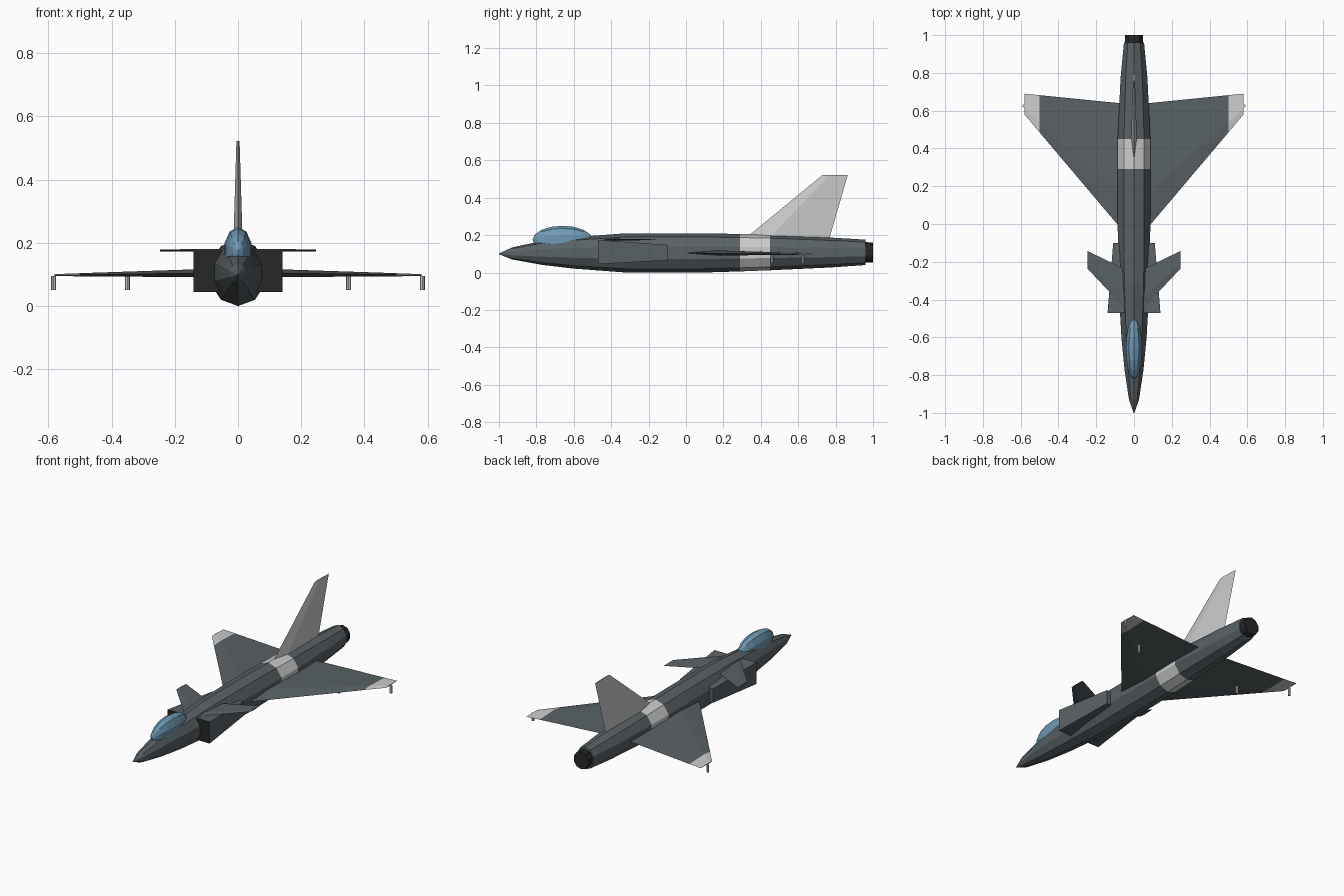
import bpy, bmesh, math

if "Cube" in bpy.data.objects:
    bpy.data.objects.remove(bpy.data.objects["Cube"])


def material(name, r, g, b):
    m = bpy.data.materials.new(name)
    m.diffuse_color = (r, g, b, 1)
    m.use_nodes = True
    m.node_tree.nodes["Principled BSDF"].inputs["Base Color"].default_value = m.diffuse_color
    return m


SLATE = material("slate", 0.10, 0.12, 0.13)
LIGHT = material("light_grey", 0.52, 0.52, 0.51)
BLACK = material("black", 0.02, 0.02, 0.022)
GLASS = material("glass", 0.16, 0.32, 0.46)


def loft(name, rings, mats, spans=None, front=0, mirror=False):
    """Skin a list of closed rings; spans gives the material index per section."""
    bm = bmesh.new()
    vr = [[bm.verts.new(p) for p in r] for r in rings]
    n = len(rings[0])
    spans = spans or [0] * (len(rings) - 1)
    for k, mi in enumerate(spans):
        for i in range(n):
            j = (i + 1) % n
            bm.faces.new((vr[k][i], vr[k][j], vr[k + 1][j], vr[k + 1][i])).material_index = mi
    bm.faces.new(vr[0]).material_index = front
    bm.faces.new(vr[-1]).material_index = spans[-1]
    bmesh.ops.recalc_face_normals(bm, faces=bm.faces)
    me = bpy.data.meshes.new(name)
    bm.to_mesh(me)
    bm.free()
    for m in mats:
        me.materials.append(m)
    ob = bpy.data.objects.new(name, me)
    bpy.context.collection.objects.link(ob)
    if mirror:
        ob.modifiers.new("mirror", 'MIRROR')
    return ob


def hull_ring(y, rx, rz, cz, n=10):
    return [(rx * math.sin(math.tau * i / n), y, cz + rz * math.cos(math.tau * i / n))
            for i in range(n)]


def foil(span, lead, trail, half, mid, vertical=False):
    """Diamond section with its ridge at 28% of the chord."""
    ridge = lead + 0.28 * (trail - lead)
    pts = [(lead, 0), (ridge, half), (trail, 0), (ridge, -half)]
    if vertical:
        return [(t, y, span) for y, t in pts]
    return [(span, y, mid + t) for y, t in pts]


# fuselage with a pale band
hull = [(-1, .002, .002, .1), (-.93, .028, .032, .102), (-.77, .053, .064, .105),
        (-.6, .07, .084, .105), (-.32, .087, .105, .105), (.09, .092, .105, .105),
        (.29, .092, .1, .106), (.45, .091, .095, .107), (.77, .075, .08, .107),
        (.96, .056, .068, .108)]
loft("fuselage", [hull_ring(*h) for h in hull], [SLATE, LIGHT], [0, 0, 0, 0, 0, 0, 1, 0, 0])

# exhaust nozzle
loft("nozzle", [hull_ring(.94, .052, .055, .108), hull_ring(1, .05, .053, .108)], [BLACK])

# canopy
bpy.ops.mesh.primitive_uv_sphere_add(segments=10, ring_count=8, radius=1,
                                     location=(0, -.66, .175), rotation=(math.pi / 2, 0, 0))
canopy = bpy.context.object
canopy.name = "canopy"
canopy.scale = (.045, .075, .16)
canopy.data.materials.append(GLASS)

# air intakes
def intake_ring(y, x, z0, z1):
    return [(.05, y, z0), (x, y, z0), (x, y, z1), (.05, y, z1)]

loft("air_intakes", [intake_ring(-.47, .14, .045, .175), intake_ring(-.1, .11, .065, .148)],
     [SLATE, BLACK], front=1, mirror=True)

# main wings with pale tips
loft("wings", [foil(.05, -.047, .637, .014, .105), foil(.5, .485, .682, .005, .099),
               foil(.58, .58, .69, .003, .098)], [SLATE, LIGHT], [0, 1], mirror=True)

# foreplanes
loft("foreplanes", [foil(.05, -.445, -.24, .005, .176), foil(.247, -.235, -.142, .003, .176)],
     [SLATE], mirror=True)

# tail fin
loft("tail_fin", [foil(.16, .29, .76, .016, 0, True), foil(.522, .73, .865, .005, 0, True)], [LIGHT])

# small pegs under the wings
for name, x, y in (("inner_peg", .35, .46), ("tip_peg", .583, .625)):
    for side, s in (("right", 1), ("left", -1)):
        bpy.ops.mesh.primitive_cylinder_add(vertices=8, radius=.008, depth=.044,
                                            location=(s * x, y, .073))
        bpy.context.object.name = f"{side}_{name}"
        bpy.context.object.data.materials.append(LIGHT)
